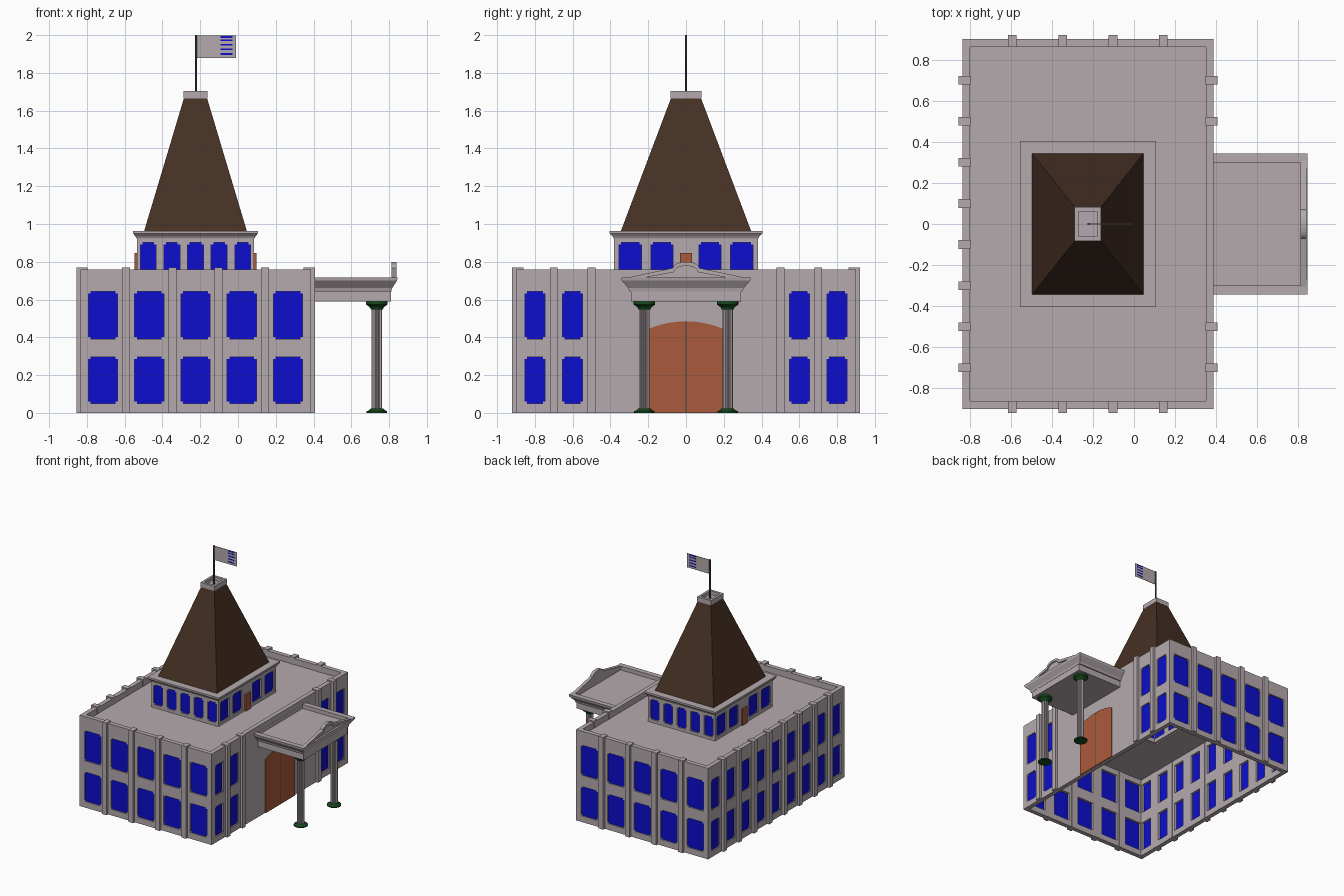
import bpy, bmesh, math

if "Cube" in bpy.data.objects:
    bpy.data.objects.remove(bpy.data.objects["Cube"])


def material(name, r, g, b):
    m = bpy.data.materials.new(name)
    m.diffuse_color = (r, g, b, 1)
    m.use_nodes = True
    m.node_tree.nodes["Principled BSDF"].inputs["Base Color"].default_value = m.diffuse_color
    return m


STONE = material("pale_stone", 0.46, 0.40, 0.42)
GLASS = material("blue_glass", 0.004, 0.004, 0.62)
BROWN = material("dark_brown_roof", 0.062, 0.03, 0.018)
WOOD = material("orange_brown_door", 0.40, 0.105, 0.045)
GREEN = material("dark_green", 0.008, 0.07, 0.012)
METAL = material("dark_grey_metal", 0.06, 0.06, 0.065)
CX = -0.225  # centre of main block in x


def make(name, verts, faces, mat, recalc=True):
    me = bpy.data.meshes.new(name)
    me.from_pydata(verts, [], faces)
    if recalc:
        bm = bmesh.new()
        bm.from_mesh(me)
        bmesh.ops.recalc_face_normals(bm, faces=bm.faces)
        bm.to_mesh(me)
        bm.free()
    me.materials.append(mat)
    ob = bpy.data.objects.new(name, me)
    bpy.context.collection.objects.link(ob)
    return ob


def boxes(name, items, mat):
    """Each item is (x0, x1, y0, y1, z0, z1)."""
    v, f = [], []
    for b in items:
        n = len(v)
        v += [(b[i], b[2 + j], b[4 + k]) for k in (0, 1) for i, j in ((0, 0), (1, 0), (1, 1), (0, 1))]
        f += [(n, n + 3, n + 2, n + 1), (n + 4, n + 5, n + 6, n + 7)]
        f += [(n + i, n + (i + 1) % 4, n + 4 + (i + 1) % 4, n + 4 + i) for i in range(4)]
    return make(name, v, f, mat)


def loft(name, loops, mat):
    """Join equal-length point loops and cap both ends."""
    n = len(loops[0])
    v = [p for lp in loops for p in lp]
    f = [tuple(range(n))[::-1], tuple(range(len(v) - n, len(v)))]
    for k in range(len(loops) - 1):
        f += [(k * n + i, k * n + (i + 1) % n, k * n + n + (i + 1) % n, k * n + n + i) for i in range(n)]
    return make(name, v, f, mat)


def rect(x0, x1, hy, z):
    return [(x0, -hy, z), (x1, -hy, z), (x1, hy, z), (x0, hy, z)]


def crect(hx, hy, z):
    return rect(CX - hx, CX + hx, hy, z)


def circle(x, y, z, radii, n):
    return [(x + radii[i % len(radii)] * math.cos(math.tau * i / n),
             y + radii[i % len(radii)] * math.sin(math.tau * i / n), z) for i in range(n)]


def extrude_x(name, pts, x0, x1, mat):
    return loft(name, [[(x, y, z) for y, z in pts] for x in (x0, x1)], mat)


def wall(name, axis, pos, s, u0, u1, z0, z1, centres, width, rows, t):
    """Wall with window openings; s is the outward sign, pos the outer plane."""
    us = [u0] + [c + d for c in sorted(centres) for d in (-width / 2, width / 2)] + [u1]
    zs = [z0] + [z for r in rows for z in r] + [z1]
    mid = pos - s * t / 2
    P = lambda u, z: (u, mid, z) if axis == 'x' else (mid, u, z)
    nz = len(zs)
    v = [P(u, z) for u in us for z in zs]
    f = [(i * nz + j, (i + 1) * nz + j, (i + 1) * nz + j + 1, i * nz + j + 1)
         for i in range(len(us) - 1) for j in range(nz - 1) if not (i % 2 and j % 2)]
    ob = make(name, v, f, STONE, False)
    mod = ob.modifiers.new("thickness", 'SOLIDIFY')
    mod.thickness, mod.offset = t, 0

    def bx(ua, ub, za, zb, d0, d1):
        a, b = sorted((pos - s * d0, pos - s * d1))
        return (ua, ub, a, b, za, zb) if axis == 'x' else (a, b, ua, ub, za, zb)
    panes, corners = [], []
    q = 0.011
    for c in centres:
        for a, b in rows:
            l, r = c - width / 2, c + width / 2
            panes.append(bx(l, r, a, b, 0.010, 0.018))
            corners += [bx(u, u + q, z, z + q, 0.003, 0.012) for u in (l, r - q) for z in (a, b - q)]
    boxes(name + "_window_panes", panes, GLASS)
    boxes(name + "_window_corners", corners, STONE)


# Main block walls with two rows of windows
X0, X1, Y = -0.835, 0.387, 0.90
ROWS = [(0.05, 0.297), (0.39, 0.643)]
wide = [CX + 0.245 * k for k in range(-2, 3)]
narrow = [0.2 * k for k in range(-4, 5)]
for s, n in ((-1, "front_wall"), (1, "back_wall")):
    wall(n, 'x', s * Y, s, X0, X1, 0, 0.76, wide, 0.154, ROWS, 0.037)
wall("left_wall", 'y', X0, -1, -0.863, 0.863, 0, 0.76, narrow, 0.106, ROWS, 0.037)
wall("right_wall", 'y', X1, 1, -0.863, 0.863, 0, 0.76,
     [y for y in narrow if abs(y) > 0.5], 0.106, ROWS, 0.037)

# Pilasters on all four sides
pil = []
for k in (-1.5, -0.5, 0.5, 1.5):
    x = CX + 0.245 * k
    pil += [(x - 0.021, x + 0.021, -0.92, -0.861, 0, 0.77), (x - 0.021, x + 0.021, 0.861, 0.92, 0, 0.77)]
for y in (0.1, 0.3, 0.5, 0.7):
    for s in (-1, 1):
        pil.append((-0.855, -0.796, s * y - 0.021, s * y + 0.021, 0, 0.77))
        if y > 0.4:
            pil.append((0.348, 0.407, s * y - 0.021, s * y + 0.021, 0, 0.77))
boxes("pilasters", pil, STONE)

# Flat roof, open under the tower
boxes("flat_roof", [(-0.80, CX - 0.30, -0.865, 0.865, 0.69, 0.71),
                    (CX + 0.30, 0.352, -0.865, 0.865, 0.69, 0.71),
                    (CX - 0.30, CX + 0.30, -0.865, -0.37, 0.69, 0.71),
                    (CX - 0.30, CX + 0.30, 0.37, 0.865, 0.69, 0.71)], STONE)

# Tower storey
TR = [(0.735, 0.903)]
for s, n in ((-1, "tower_front_wall"), (1, "tower_back_wall")):
    wall(n, 'x', s * 0.38, s, CX - 0.31, CX + 0.31, 0.70, 0.935,
         [CX + 0.125 * k for k in range(-2, 3)], 0.084, TR, 0.025)
for s, n in ((-1, "tower_left_wall"), (1, "tower_right_wall")):
    wall(n, 'y', CX + s * 0.31, s, -0.355, 0.355, 0.70, 0.935,
         [-0.295, -0.127, 0.127, 0.295], 0.118, TR, 0.025)
boxes("tower_doors", [(CX + 0.305, CX + 0.322, -0.033, 0.033, 0.71, 0.847),
                      (CX - 0.322, CX - 0.305, -0.033, 0.033, 0.71, 0.847)], WOOD)
loft("tower_cornice", [crect(0.312, 0.382, 0.922), crect(0.318, 0.388, 0.935),
                       crect(0.33, 0.404, 0.95), crect(0.33, 0.404, 0.964)], STONE)

# Steep roof, hollow cap, pole and flag
loft("tower_roof", [crect(0.272, 0.345, 0.962), crect(0.06, 0.078, 1.67)], BROWN)
loft("roof_cap", [crect(0.064, 0.082, 1.665), crect(0.064, 0.082, 1.705),
                  crect(0.045, 0.062, 1.705), crect(0.045, 0.062, 1.675)], STONE)
loft("flag_pole", [circle(-0.222, 0, z, [0.006], 10) for z in (1.67, 2.0)], METAL)
boxes("flag", [(-0.22, -0.01, -0.002, 0.002, 1.88, 1.997)], STONE)
boxes("flag_stripes", [(-0.092, -0.03, -0.0035, 0.0035, z - 0.004, z + 0.004)
                       for z in (1.99, 1.972, 1.948, 1.924, 1.9)], GLASS)

# Arched double door
arch = [(-0.193, 0), (0.193, 0)]
for i in range(13):
    y = 0.193 - 0.386 * i / 12
    arch.append((y, 0.447 + 0.038 * (1 - (y / 0.193) ** 2)))
extrude_x("main_door", arch, 0.385, 0.394, WOOD)
boxes("door_gap", [(0.390, 0.3955, -0.003, 0.003, 0, 0.484)], METAL)

# Portico: beam, flared tray-like cornice, pediment with arched crest
boxes("portico_beam", [(0.38, 0.81, -0.29, 0.29, 0.59, 0.65)], STONE)
loft("portico_cornice", [rect(0.38, 0.812, 0.30, 0.643), rect(0.38, 0.815, 0.305, 0.66),
                         rect(0.38, 0.842, 0.34, 0.70), rect(0.38, 0.845, 0.343, 0.717),
                         rect(0.388, 0.815, 0.30, 0.717), rect(0.388, 0.815, 0.30, 0.685)], STONE)
crest = [(-0.34, 0.71), (-0.08, 0.765)]
crest += [(-0.07 * math.cos(math.pi * i / 10), 0.768 + 0.032 * math.sin(math.pi * i / 10)) for i in range(11)]
crest += [(0.08, 0.765), (0.34, 0.71)]
extrude_x("pediment", [(-0.34, 0.70)] + crest + [(0.34, 0.70)], 0.812, 0.829, STONE)
band = crest + [(y * 0.9, max(z - 0.022, 0.70)) for y, z in reversed(crest)]
extrude_x("pediment_moulding", band, 0.82, 0.839, STONE)

# Fluted columns with green bases and capitals
for s, n in ((-1, "front"), (1, "back")):
    x, y = 0.735, s * 0.22
    loft(n + "_column_shaft", [circle(x, y, z, [0.028, 0.028, 0.023], 36) for z in (0.01, 0.57)], STONE)
    prof = [(0.054, 0), (0.054, 0.009), (0.043, 0.013), (0.033, 0.023)]
    loft(n + "_column_base", [circle(x, y, z, [r], 20) for r, z in prof], GREEN)
    prof = [(0.031, 0.548), (0.038, 0.56), (0.057, 0.574), (0.057, 0.591)]
    loft(n + "_column_capital", [circle(x, y, z, [r], 20) for r, z in prof], GREEN)
